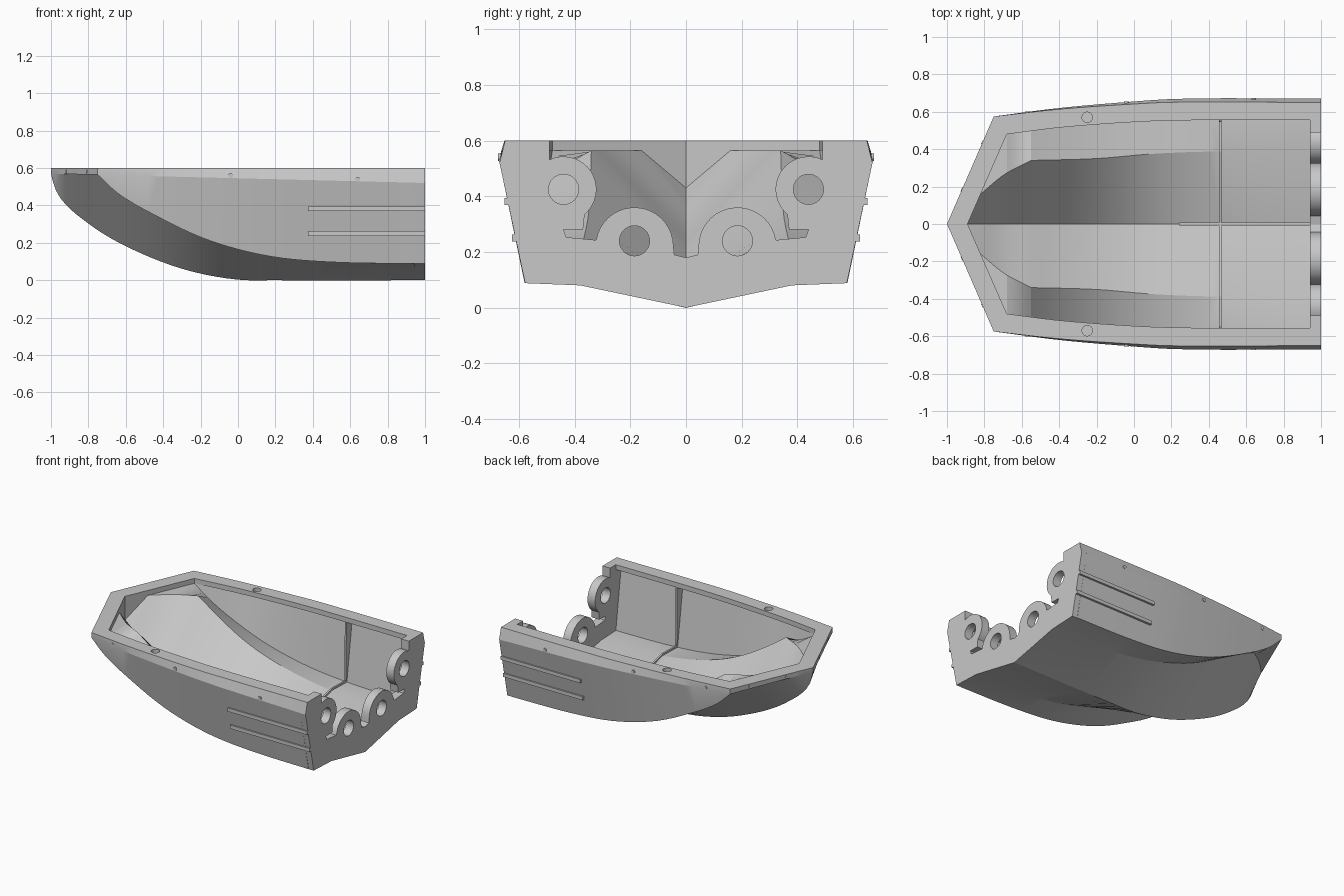
import bpy, bmesh, math
from mathutils import Vector, Matrix

cube = bpy.data.objects.get("Cube")
if cube:
    bpy.data.objects.remove(cube)

grey = bpy.data.materials.new("hull grey")
grey.use_nodes = True
grey.diffuse_color = (0.58, 0.58, 0.58, 1)
grey.node_tree.nodes["Principled BSDF"].inputs["Base Color"].default_value = (0.58, 0.58, 0.58, 1)


def finish(name, bm):
    bmesh.ops.recalc_face_normals(bm, faces=bm.faces)
    mesh = bpy.data.meshes.new(name)
    bm.to_mesh(mesh)
    bm.free()
    mesh.materials.append(grey)
    ob = bpy.data.objects.new(name, mesh)
    bpy.context.collection.objects.link(ob)
    return ob


def activate(ob):
    bpy.ops.object.select_all(action='DESELECT')
    ob.select_set(True)
    bpy.context.view_layer.objects.active = ob


def smooth(ob):
    activate(ob)
    bpy.ops.object.shade_smooth_by_angle(angle=math.radians(16))


def box(name, centre, size):
    bm = bmesh.new()
    bmesh.ops.create_cube(bm, size=1, matrix=Matrix.Translation(centre) @ Matrix.Diagonal((*size, 1)))
    return finish(name, bm)


def rod(name, centre, axis, radius, length, sides=32):
    turn = Vector(axis).to_track_quat('Z', 'Y').to_matrix().to_4x4()
    bm = bmesh.new()
    bmesh.ops.create_cone(bm, cap_ends=True, segments=sides, radius1=radius, radius2=radius,
                          depth=length, matrix=Matrix.Translation(centre) @ turn)
    return finish(name, bm)


def drill(ob, cutter):
    cutter.hide_render = True
    mod = ob.modifiers.new("hole", 'BOOLEAN')
    mod.operation = 'DIFFERENCE'
    mod.solver = 'EXACT'
    mod.object = cutter
    activate(ob)
    bpy.ops.object.modifier_apply(modifier=mod.name)
    bpy.data.objects.remove(cutter)


def curve(x, pts, soft=True):
    """Value at x of a line through pts, rounded at the points when soft."""
    if x <= pts[0][0]:
        return pts[0][1]
    if x >= pts[-1][0]:
        return pts[-1][1]
    chord = [(b[1] - a[1]) / (b[0] - a[0]) for a, b in zip(pts, pts[1:])]
    i = max(k for k in range(len(chord)) if pts[k][0] <= x)
    (x0, y0), (x1, y1) = pts[i], pts[i + 1]
    t, w = (x - x0) / (x1 - x0), x1 - x0
    if not soft:
        return y0 + t * (y1 - y0)
    m0 = (chord[i - 1] + chord[i]) / 2 if i else chord[i]
    m1 = (chord[i] + chord[i + 1]) / 2 if i + 1 < len(chord) else chord[i]
    return ((2 * t**3 - 3 * t**2 + 1) * y0 + (t**3 - 2 * t**2 + t) * w * m0
            + (3 * t**2 - 2 * t**3) * y1 + (t**3 - t**2) * w * m1)


# Hull lines outside: keel, tunnel beside the middle hull, chine, rail
SHOULDER, POD_END = -0.75, -0.72
KEEL = [(-1, .57), (-.98, .495), (-.93, .415), (-.82, .318), (-.69, .23), (-.475, .125),
        (-.26, .05), (0, .003), (.2, 0), (1, 0)]
POD = [(-.93, .16), (-.83, .26), (-.72, .335)]
TUNNEL_Y = [(-.72, .335), (-.2, .355), (.1, .375), (.4, .382), (1, .38)]
TUNNEL_Z = [(-.72, .563), (-.55, .475), (-.4, .39), (-.2, .285), (0, .205), (.22, .14), (.5, .1), (1, .08)]
CHINE = [(-.75, .564), (-.65, .47), (-.42, .335), (-.2, .23), (0, .165), (.22, .12), (.5, .097), (1, .088)]
BEAM = [(-.75, .575), (-.4, .62), (0, .655), (.2, .668), (1, .67)]
# Hull lines inside: floor centre, ridge over the tunnel, trough, deck lip
FLOOR = [(-.89, .43), (-.8, .36), (-.69, .29), (-.475, .18), (-.26, .105), (0, .055), (.2, .045), (.94, .045)]
LIP = [(-.68, .48), (-.4, .515), (0, .545), (.2, .553), (.94, .555)]
SHELF = [(-.82, .16), (-.7, .26), (-.55, .34)]
RIDGE_Y = [(-.55, .34), (-.2, .35), (.1, .375), (.4, .387), (.94, .387)]
RIDGE_Z = [(-.55, .565), (-.4, .46), (-.2, .34), (0, .25), (.22, .185), (.5, .142), (.94, .125)]
TROUGH = [(-.68, .565), (-.55, .46), (-.42, .38), (-.2, .275), (0, .21), (.22, .165), (.5, .14), (.94, .132)]
DECK, LIP_LOW = 0.6, 0.565


def rail_y(x):
    return .575 * (x + 1) / .25 if x < SHOULDER else curve(x, BEAM)


def lip_y(x):
    return .48 * (x + .89) / .21 if x < -.68 else curve(x, LIP)


def wall_y(x):
    """Top of the inside wall, set back under the deck lip."""
    return lip_y(x) + min(.06, max(0, x + .68) * .15)


def ridge(x):
    if x < -.82:
        return curve(x, [(-.89, 0), (-.82, .16)], False), curve(x, [(-.89, .43), (-.82, LIP_LOW)], False)
    if x < -.55:
        return curve(x, SHELF), LIP_LOW
    return curve(x, RIDGE_Y), curve(x, RIDGE_Z)


def trough(x):
    """Outboard bottom corner; forward of the ridge it runs into the stem wall."""
    return ridge(x) if x < -.82 else (lip_y(x), curve(x, TROUGH))


def section(x):
    """Half section from the keel, round the rail, to the inside floor."""
    inner = curve(x, [(-1, -.89), (SHOULDER, -.68), (1, .94)], False)
    sheer, rail = .57 - .025 * (x + 1), rail_y(x)
    aft = max(0, x - SHOULDER)
    chine = (rail, sheer) if x < SHOULDER else (.575 + .003 * aft, curve(x, CHINE))
    if x < -.93:
        tunnel = chine
    elif x < POD_END:
        tunnel = curve(x, POD), sheer
    else:
        tunnel = curve(x, TUNNEL_Y), curve(x, TUNNEL_Z)
    return [(x, 0, curve(x, KEEL)), (x, *tunnel), (x, *chine), (x, rail, sheer),
            (x, rail - min(.02, aft * .018), DECK), (inner, lip_y(inner), DECK),
            (inner, lip_y(inner), LIP_LOW), (inner, wall_y(inner), LIP_LOW),
            (inner, *trough(inner)), (inner, *ridge(inner)), (inner, 0, curve(inner, FLOOR))]


# Hull shell
stations = [-1, -.99, -.975, -.95, -.93, -.91667, -.87, -.82, -.78, SHOULDER, POD_END, -.68, -.645, -.60957]
stations += [-.6 + .06 * i for i in range(1, 27)]
bm = bmesh.new()
for side in (1, -1):
    rings = [[bm.verts.new((x, side * y, z)) for x, y, z in section(s)] for s in stations]
    # The last ring ends inside the stern plate
    for v in rings[-1]:
        v.co.x = .96
    for a, b in zip(rings, rings[1:]):
        for i in range(len(a) - 1):
            bm.faces.new((a[i], a[i + 1], b[i + 1], b[i]))
    bm.faces.new(rings[-1])
bmesh.ops.remove_doubles(bm, verts=bm.verts, dist=0.0005)
hull = finish("hull", bm)
for side in (1, -1):
    drill(hull, rod("deck_socket_cutter", (-.25, side * .57, DECK), (0, 0, 1), .028, .05))
smooth(hull)


# Stern plate with four hinge lugs
def arc(cy, cz, r, start, end, steps=18):
    angles = [math.radians(start + (end - start) * i / steps) for i in range(steps + 1)]
    return [(cy + r * math.cos(a), cz + r * math.sin(a)) for a in angles]


half = [(0, 0), (.38, .08), (.578, .088), (.67, .52), (.65, .6), (.49, .6)]
half += arc(.44, .425, .118, 65, 230)
half += [(.37, .28), (.44, .28), (.43, .253), (.325, .243)]
half += arc(.185, .22, .14, 9, 180) + [(.042, .19), (0, .18)]
outline = half + [(-y, z) for y, z in half[-2:0:-1]]
bm = bmesh.new()
face = bm.faces.new([bm.verts.new((.94, y, z)) for y, z in outline])
new = bmesh.ops.extrude_face_region(bm, geom=[face])["geom"]
bmesh.ops.translate(bm, vec=(.06, 0, 0), verts=[v for v in new if isinstance(v, bmesh.types.BMVert)])
plate = finish("stern_plate", bm)
for side in (1, -1):
    for y, z in ((.185, .24), (.44, .425)):
        drill(plate, rod("lug_hole_cutter", (.97, side * y, z), (1, 0, 0), .054, .2))
smooth(plate)

# Cross rib and centre strip inside
bm = bmesh.new()
ry, rz = ridge(.46)
ty, tz = trough(.46)
low, lip = curve(.46, FLOOR), lip_y(.46)
base = [(0, low - .01), (ry, rz - .01), (ty + .005, tz - .01), (wall_y(.46) + .005, LIP_LOW)]
crest = [(0, low + .012), (ry, rz + .012), (ty - .01, tz + .012), (lip - .006, LIP_LOW)]
for side in (1, -1):
    for i in range(3):
        quad = [base[i], base[i + 1], crest[i + 1], crest[i]]
        ends = [[bm.verts.new((x, side * y, z)) for y, z in quad] for x in (.455, .467)]
        for ring in ends:
            bm.faces.new(ring)
        for j in range(4):
            k = (j + 1) % 4
            bm.faces.new((ends[0][j], ends[0][k], ends[1][k], ends[1][j]))
finish("cross_rib", bm)
box("centre_strip", (.59, 0, .048), (.7, .014, .016))

# Strakes and bolts on both sides
for side, word in ((1, "port"), (-1, "starboard")):
    for y, z in ((.61, .25), (.637, .382)):
        box(word + "_strake", (.6875, side * y, z), (.625, .03, .025))
    for x, z in ((-.57, .57), (-.04, .56), (.64, .54)):
        smooth(rod(word + "_rail_bolt", (x, side * (rail_y(x) - .012), z), (0, 1, 0), .013, .03, 16))
    for x in (-.92, -.81):
        smooth(rod(word + "_bow_bolt", (x, side * rail_y(x), .582), (-.575, side * .25, 0), .011, .006, 16))
